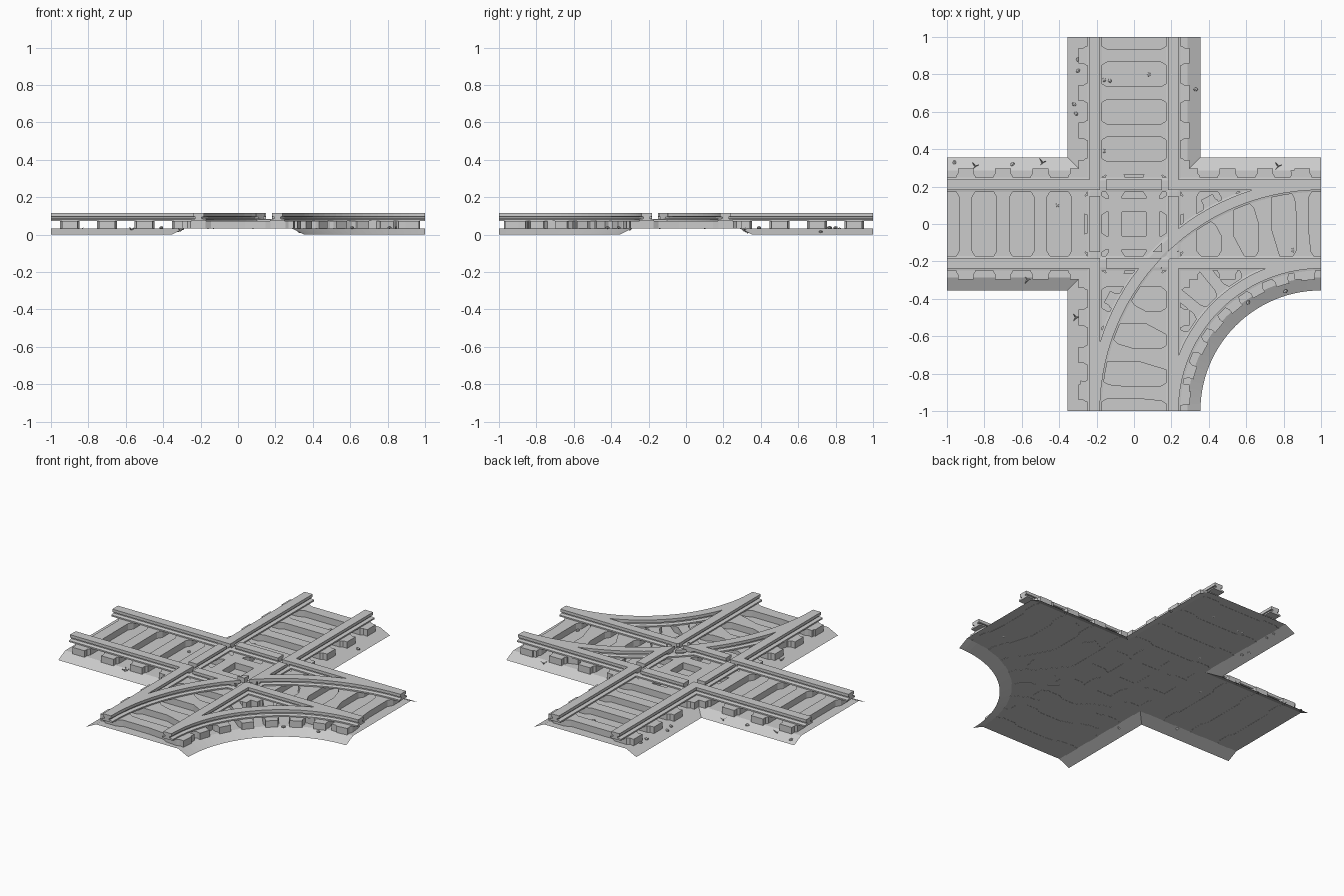
import bpy, bmesh, math, random
from mathutils import Vector, Matrix

random.seed(4)
if "Cube" in bpy.data.objects:
    bpy.data.objects.remove(bpy.data.objects["Cube"])

grey = bpy.data.materials.new("stone_grey")
grey.use_nodes = True
grey.diffuse_color = (0.6, 0.6, 0.6, 1)
grey.node_tree.nodes["Principled BSDF"].inputs["Base Color"].default_value = (0.6, 0.6, 0.6, 1)

EDGE, SHOULDER, BED = 0.355, 0.285, 0.034    # ballast half widths and height
GAUGE = 0.21                                 # rail centre from track centre
PIVOT = Vector((1, -1, 0))                   # centre of the curved track


def finish(name, bm, fix=True):
    if fix:
        bmesh.ops.recalc_face_normals(bm, faces=bm.faces)
    mesh = bpy.data.meshes.new(name)
    bm.to_mesh(mesh)
    bm.free()
    mesh.materials.append(grey)
    obj = bpy.data.objects.new(name, mesh)
    bpy.context.collection.objects.link(obj)
    return obj


def radial(angle):
    return Vector((-math.cos(angle), math.sin(angle), 0))


def arc_frames(radius, start=0, end=90, steps=28):
    """Points on the curved track, each with its sideways direction."""
    angles = [math.radians(start + (end - start) * i / steps) for i in range(steps + 1)]
    return [(PIVOT + radial(a) * radius, radial(a)) for a in angles]


def line_frames(axis, offset, reach=1.0):
    along = Vector((1, 0, 0)) if axis == 0 else Vector((0, 1, 0))
    side = Vector((0, 1, 0)) if axis == 0 else Vector((1, 0, 0))
    return [(side * offset + along * t, side) for t in (-reach, reach)]


def sweep(name, frames, profile):
    """Closed solid that carries a (sideways, height) profile along frames."""
    bm = bmesh.new()
    rings = [[bm.verts.new(p + s * u + Vector((0, 0, z))) for u, z in profile]
             for p, s in frames]
    n = len(profile)
    for a, b in zip(rings, rings[1:]):
        for i in range(n):
            bm.faces.new((a[i], a[(i + 1) % n], b[(i + 1) % n], b[i]))
    bm.faces.new(rings[0])
    bm.faces.new(rings[-1])
    return finish(name, bm)


# Ballast bed: an open sheet with sloping shoulders
def corner(sx, sy, h):
    pts = [Vector((sx, sy * h, 0)), Vector((sx * h, sy * h, 0)), Vector((sx * h, sy, 0))]
    return pts if sx * sy < 0 else pts[::-1]


def border(h):
    return [corner(-1, 1, h), corner(1, 1, h),
            [p for p, s in arc_frames(1 - h)][::-1], corner(-1, -1, h)]


bm = bmesh.new()
top = []
for low, high in zip(border(EDGE), border(SHOULDER)):
    lo = [bm.verts.new(p) for p in low]
    hi = [bm.verts.new(p + Vector((0, 0, BED))) for p in high]
    top += hi
    for i in range(len(lo) - 1):
        bm.faces.new((lo[i], lo[i + 1], hi[i + 1], hi[i]))
bed = bm.faces.new(top)
bmesh.ops.triangulate(bm, faces=[bed])
bmesh.ops.recalc_face_normals(bm, faces=bm.faces)
bm.normal_update()
if sum(f.normal.z for f in bm.faces) < 0:
    bmesh.ops.reverse_faces(bm, faces=bm.faces)
finish("ballast_bed", bm, fix=False)


# Sleepers: slim in the middle, wide under the rails
HALF_PLAN = [(0, 0.035), (0.145, 0.035), (0.175, 0.053), (0.255, 0.053), (0.27, 0.042), (0.297, 0.042)]


def sleeper(name, centre, along, width=1.0, reach=0.297):
    across = Vector((-along.y, along.x, 0))
    right = [(u, w * width) for u, w in HALF_PLAN if u <= reach]
    left = [(-u, w * width) for u, w in HALF_PLAN[:0:-1]]
    outline = left + right
    outline += [(u, -w) for u, w in outline[::-1]]
    bm = bmesh.new()
    face = bm.faces.new([bm.verts.new(centre + along * u + across * w + Vector((0, 0, BED - 0.001)))
                         for u, w in outline])
    out = bmesh.ops.extrude_face_region(bm, geom=[face])
    bmesh.ops.translate(bm, verts=[v for v in out["geom"] if isinstance(v, bmesh.types.BMVert)],
                        vec=(0, 0, 0.041))
    finish(name, bm)


X, Y = Vector((1, 0, 0)), Vector((0, 1, 0))
for k in range(10):
    t = -0.9 + 0.2 * k
    sleeper("cross_sleeper", X * t, Y)
    sleeper("main_sleeper", Y * t, X)
for k in range(8):
    out = radial(math.radians(90 * (k + 0.5) / 8))
    sleeper("curve_sleeper", PIVOT + out, out, 0.85, 0.15 if k in (3, 4) else 0.297)

# Rails: foot, web and head
RAIL_HALF = [(0.038, 0.073), (0.038, 0.082), (0.016, 0.086), (0.016, 0.094), (0.028, 0.097), (0.028, 0.115)]
RAIL = RAIL_HALF + [(-u, z) for u, z in RAIL_HALF[::-1]]
rails = []
for side in (-1, 1):
    rails.append(sweep("main_rail", line_frames(1, side * GAUGE), RAIL))
    rails.append(sweep("cross_rail", line_frames(0, side * GAUGE), RAIL))
    rails.append(sweep("curve_rail", arc_frames(1 + side * GAUGE), RAIL))

# Flangeway slots cut through the rails at the crossing
SLOT = [(-0.016, 0.085), (0.016, 0.085), (0.016, 0.14), (-0.016, 0.14)]
cutters = [sweep("slot_cutter", line_frames(axis, side * 0.165, 0.27), SLOT)
           for axis in (0, 1) for side in (-1, 1)]
cutters.append(sweep("slot_cutter", arc_frames(1.165, 35, 55, 8), SLOT))
for rail in rails:
    for cutter in cutters:
        if rail.name.startswith("curve") and cutter is cutters[-1]:
            continue
        mod = rail.modifiers.new("slot", "BOOLEAN")
        mod.operation, mod.solver, mod.object = "DIFFERENCE", "EXACT", cutter
bpy.context.view_layer.update()
graph = bpy.context.evaluated_depsgraph_get()
for rail in rails:
    rail.data = bpy.data.meshes.new_from_object(rail.evaluated_get(graph))
    rail.modifiers.clear()
for cutter in cutters:
    bpy.data.objects.remove(cutter)

# Scattered pebbles
PEBBLES = [(-0.96, 0.33), (-0.65, 0.32), (-0.41, 0.1), (-0.3, 0.88), (-0.3, 0.82), (-0.32, 0.64),
           (-0.31, 0.59), (-0.16, 0.77), (-0.13, 0.765), (0.08, 0.8), (0.33, 0.72), (0.85, -0.14),
           (0.61, -0.42), (0.81, -0.36), (-0.16, 0.39)]


def bed_height(x, y):
    d = 0 if x > 0 and y < 0 else min(abs(x), abs(y))
    return BED * min(1, max(0, (EDGE - d) / (EDGE - SHOULDER)))


bm = bmesh.new()
for x, y in PEBBLES:
    spot = Matrix.Translation((x, y, bed_height(x, y) + 0.004))
    spin = Matrix.Rotation(random.uniform(0, 6), 4, "Z")
    bmesh.ops.create_icosphere(bm, subdivisions=1, radius=0.013,
                               matrix=spot @ spin @ Matrix.Diagonal((1, 0.8, 0.6, 1)))
finish("pebbles", bm)

# Small weeds on the shoulders
bm = bmesh.new()
for x, y in [(-0.85, 0.31), (-0.49, 0.33), (0.77, 0.31), (-0.57, -0.3), (-0.31, -0.5)]:
    for turn in (0.3, 2.2, 4.1):
        blade = (Matrix.Translation((x, y, bed_height(x, y))) @ Matrix.Rotation(turn, 4, "Z")
                 @ Matrix.Rotation(1.0, 4, "Y") @ Matrix.Translation((0, 0, 0.014)))
        bmesh.ops.create_cone(bm, cap_ends=True, segments=4, radius1=0.006, radius2=0,
                              depth=0.03, matrix=blade)
finish("weeds", bm)
